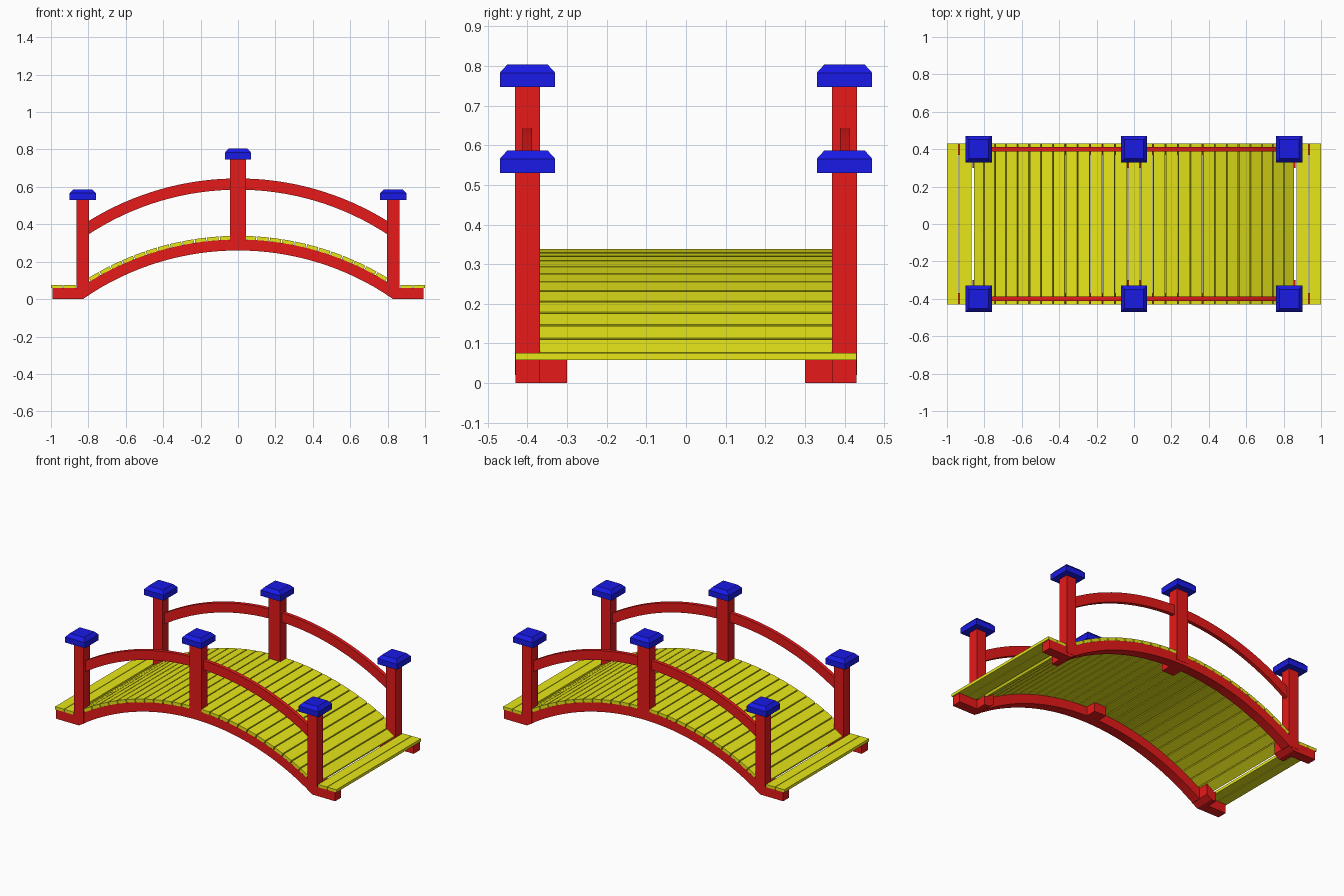
import bpy, bmesh, math
from mathutils import Matrix

if "Cube" in bpy.data.objects:
    bpy.data.objects.remove(bpy.data.objects["Cube"])

R, RISE, T = 1.455, 0.26, 0.058      # arch radius, rise, beam thickness
CZ = RISE - R                        # height of the arch centre


def mat(name, rgb):
    m = bpy.data.materials.new(name)
    m.diffuse_color = (*rgb, 1)
    m.use_nodes = True
    m.node_tree.nodes["Principled BSDF"].inputs["Base Color"].default_value = m.diffuse_color
    return m


RED = mat("red_paint", (0.8, 0.01, 0.01))
YELLOW = mat("yellow_planks", (0.8, 0.8, 0.01))
BLUE = mat("blue_paint", (0.01, 0.01, 0.8))


def finish(name, bm, material):
    bmesh.ops.recalc_face_normals(bm, faces=bm.faces)
    me = bpy.data.meshes.new(name)
    bm.to_mesh(me)
    bm.free()
    me.materials.append(material)
    ob = bpy.data.objects.new(name, me)
    bpy.context.collection.objects.link(ob)
    return ob


def add_box(bm, size, matrix):
    bmesh.ops.create_cube(bm, size=1, matrix=matrix @ Matrix.Diagonal((*size, 1)))


def arc(x, r):
    return math.sqrt(r * r - x * x) + CZ


def low(x):
    return max(0.0, arc(x, R))


def high(x):
    return max(T, arc(x, R + T))


# Solid strip between a lower and an upper outline
def strip(name, xs, y0, y1, bottom, top, material):
    bm = bmesh.new()
    rings = [[bm.verts.new(p) for p in ((x, y0, bottom(x)), (x, y1, bottom(x)),
                                        (x, y1, top(x)), (x, y0, top(x)))] for x in xs]
    for a, b in zip(rings, rings[1:]):
        for i in range(4):
            j = (i + 1) % 4
            bm.faces.new((a[i], a[j], b[j], b[i]))
    bm.faces.new(rings[0])
    bm.faces.new(rings[-1])
    return finish(name, bm, material)


def span(a, b, n):
    return [a + (b - a) * i / n for i in range(n + 1)]


KINK = math.sqrt(R * R - CZ * CZ)
KINK_TOP = math.sqrt((R + T) ** 2 - (T - CZ) ** 2)
POSTS = ((-0.83, 0.068, 0.53), (0.0, 0.085, 0.747), (0.83, 0.068, 0.53))

for s, side in ((-1, "front"), (1, "back")):
    # Arched side beam with flat ends
    xs = [-0.992, -KINK_TOP] + span(-KINK, KINK, 32) + [KINK_TOP, 0.992]
    strip(side + "_beam", xs, s * 0.368, s * 0.43, low, high, RED)

    # Thin curved handrail
    strip(side + "_handrail", span(-0.82, 0.82, 32), s * 0.388, s * 0.412,
          lambda x: arc(x, R) + 0.325, lambda x: arc(x, R + 0.06) + 0.325, RED)

    for (x, w, h), place in zip(POSTS, ("left", "middle", "right")):
        label = f"{side}_{place}"
        # Inner block under the deck
        edge = {x - w / 2, x, x + w / 2}
        if x:
            edge |= {math.copysign(KINK, x), math.copysign(KINK_TOP, x)}
        strip(label + "_block", sorted(edge), s * 0.30, s * 0.37, low, high, RED)
        # Post
        z0 = low(x) + 0.02
        bm = bmesh.new()
        add_box(bm, (w, 0.063, h + 0.01 - z0),
                Matrix.Translation((x, s * 0.4, (h + 0.01 + z0) / 2)))
        finish(label + "_post", bm, RED)
        # Cap with sloped upper edge
        bm = bmesh.new()
        rings = [[bm.verts.new((x + a * r, s * 0.4 + b * r, h + z))
                  for a, b in ((-1, -1), (1, -1), (1, 1), (-1, 1))]
                 for r, z in ((0.07, 0), (0.07, 0.036), (0.051, 0.057))]
        for a, b in zip(rings, rings[1:]):
            for i in range(4):
                j = (i + 1) % 4
                bm.faces.new((a[i], a[j], b[j], b[i]))
        bm.faces.new(rings[0])
        bm.faces.new(rings[-1])
        finish(label + "_cap", bm, BLUE)

# Deck planks: fanned over the arch, flat at both ends
PITCH, PLANK, THICK = 0.067, 0.061, 0.02
bm = bmesh.new()
rm = R + T + THICK / 2
for i in range(-13, 14):
    a = i * PITCH / rm
    m = (Matrix.Translation((rm * math.sin(a), 0, CZ + rm * math.cos(a)))
         @ Matrix.Rotation(a, 4, 'Y'))
    near_post = any(abs(rm * math.sin(a) - p[0]) < 0.05 for p in POSTS)
    add_box(bm, (PLANK, 0.74 if near_post else 0.86, THICK), m)
for s in (-1, 1):
    for x in (0.9685, 0.9015):
        add_box(bm, (0.063, 0.86, 0.018), Matrix.Translation((s * x, 0, T + 0.009)))
finish("deck_planks", bm, YELLOW)
